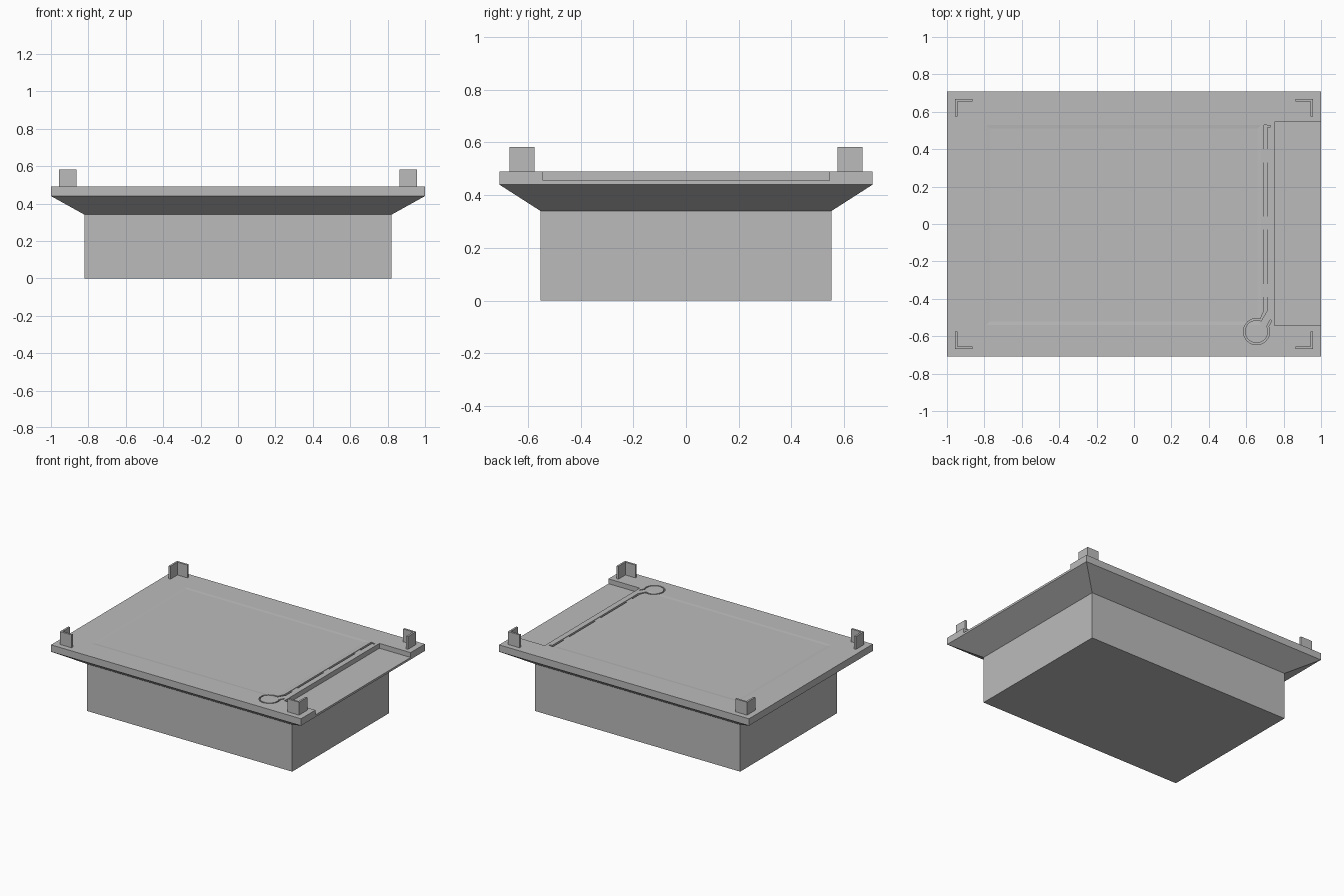
import bpy, bmesh, math
from mathutils import Vector

cube = bpy.data.objects.get("Cube")
if cube:
    bpy.data.objects.remove(cube, do_unlink=True)

grey = bpy.data.materials.new("plain_grey")
grey.use_nodes = True
grey.diffuse_color = (0.5, 0.5, 0.5, 1)
grey.node_tree.nodes["Principled BSDF"].inputs["Base Color"].default_value = (0.5, 0.5, 0.5, 1)


def loft(name, rings):
    """Join rings of points with equal counts and cap both ends."""
    bm = bmesh.new()
    loops = [[bm.verts.new(p) for p in ring] for ring in rings]
    n = len(loops[0])
    for a, b in zip(loops, loops[1:]):
        for i in range(n):
            j = (i + 1) % n
            bm.faces.new((a[i], a[j], b[j], b[i]))
    bm.faces.new(loops[0])
    bm.faces.new(loops[-1])
    bmesh.ops.recalc_face_normals(bm, faces=bm.faces[:])
    mesh = bpy.data.meshes.new(name)
    bm.to_mesh(mesh)
    bm.free()
    mesh.materials.append(grey)
    ob = bpy.data.objects.new(name, mesh)
    bpy.context.collection.objects.link(ob)
    return ob


def rect(x0, x1, y0, y1, z):
    return [(x0, y0, z), (x1, y0, z), (x1, y1, z), (x0, y1, z)]


def prism(name, outline, z0, z1):
    return loft(name, [[(x, y, z) for x, y in outline] for z in (z0, z1)])


def ribbon(path, widths):
    """Closed outline around an open path, with mitred corners."""
    pts = [Vector(p) for p in path]
    left, right = [], []
    for i, p in enumerate(pts):
        a = (p - pts[i - 1]).normalized() if i else None
        b = (pts[i + 1] - p).normalized() if i < len(pts) - 1 else None
        a, b = a or b, b or a
        t = (a + b).normalized()
        side = Vector((-t.y, t.x)) * widths[i] / 2 / max(t.dot(a), 0.5)
        left.append(p + side)
        right.append(p - side)
    return [tuple(v) for v in left + right[::-1]]


def cut(target, cutter):
    cutter.hide_render = True
    mod = target.modifiers.new("cut", "BOOLEAN")
    mod.operation = "DIFFERENCE"
    mod.solver = "EXACT"
    mod.object = cutter
    bpy.context.view_layer.objects.active = target
    bpy.ops.object.modifier_apply(modifier=mod.name)
    bpy.data.objects.remove(cutter, do_unlink=True)


# Box, flared skirt and rim in one shell
TOP = 0.49
base = loft("flared_base", [rect(-x, x, -y, y, z) for x, y, z in (
    (0.82, 0.552, 0), (0.82, 0.552, 0.34), (1, 0.708, 0.44), (1, 0.708, TOP))])

# Step down at the right edge
cut(base, loft("edge_step_cutter", [rect(0.75, 1.1, -0.542, 0.545, z) for z in (0.455, 0.6)]))

# Barely sunken work surface
cut(base, loft("dish_cutter", [rect(-0.77, 0.66, -0.52, 0.51, TOP - 0.002),
                               rect(-0.80, 0.69, -0.55, 0.54, TOP + 0.001)]))

# Long groove that ends in an open ring
ring = [(0.655 + 0.066 * math.cos(math.radians(d)), -0.575 + 0.066 * math.sin(math.radians(d)))
        for d in range(70, 400, 15)]
path = [(0.73, 0.522), (0.7025, 0.522), (0.7025, -0.465)] + ring + [(0.732, -0.515)]
widths = [0.008, 0.015, 0.015] + [0.009] * (len(ring) + 1)
cut(base, prism("groove_cutter", ribbon(path, widths), TOP - 0.012, TOP + 0.03))

# Small clips inside the groove
for i, y in enumerate((-0.355, 0.005, 0.365)):
    loft(f"groove_clip_{i + 1}", [rect(0.695, 0.71, y - 0.035, y + 0.035, z)
                                  for z in (TOP - 0.013, TOP - 0.004)])

# Corner brackets
X, Y, L, T = 0.957, 0.669, 0.094, 0.014
ell = [(X, Y), (X - L, Y), (X - L, Y - T), (X - T, Y - T), (X - T, Y - L), (X, Y - L)]
for sx, side in ((1, "left"), (-1, "right")):
    for sy, end in ((1, "back"), (-1, "front")):
        prism(f"{end}_{side}_bracket", [(sx * x, sy * y) for x, y in ell], TOP - 0.005, 0.583)
